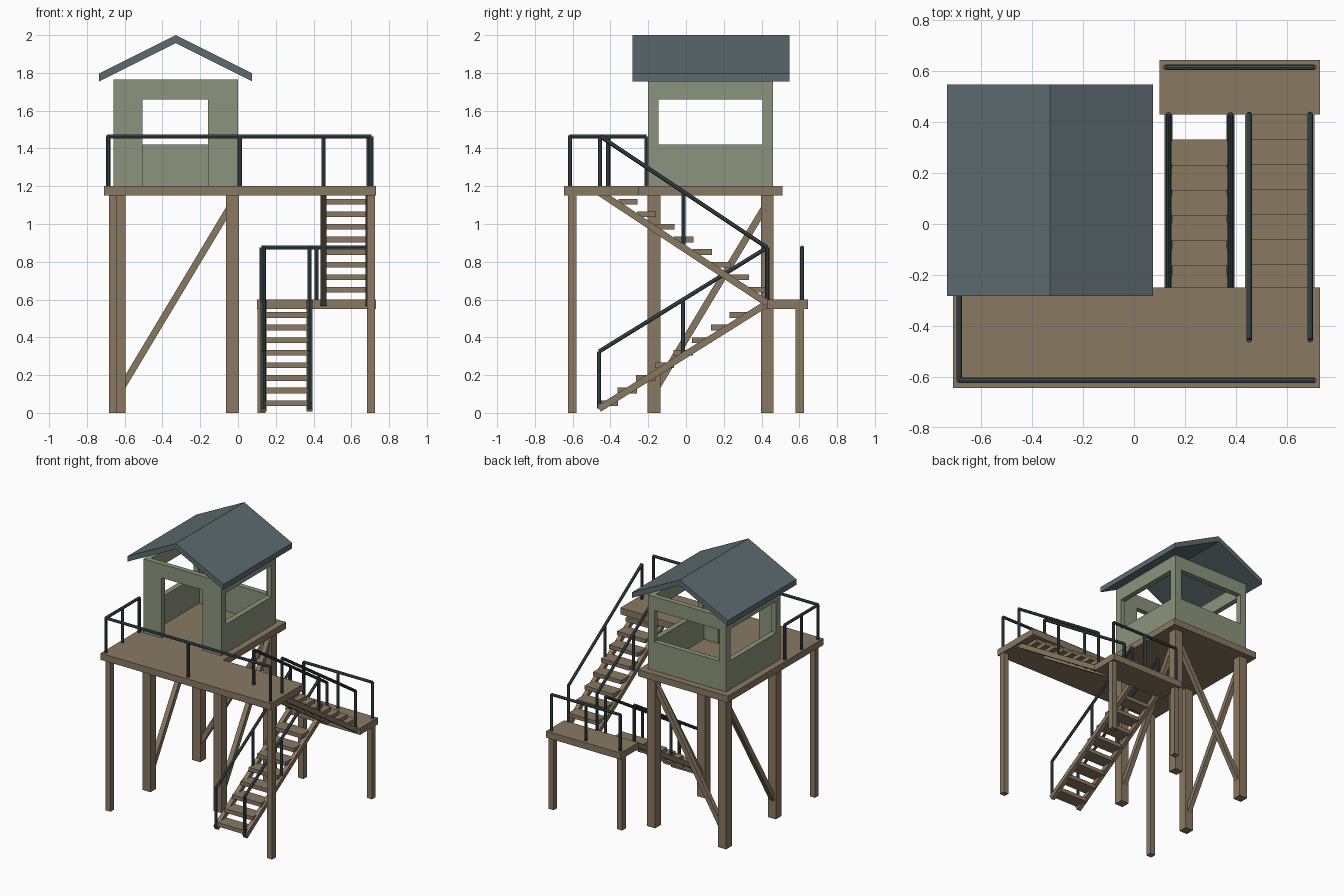
import bpy, bmesh
from mathutils import Vector, Matrix

if "Cube" in bpy.data.objects:
    bpy.data.objects.remove(bpy.data.objects["Cube"])


def material(name, rgb):
    m = bpy.data.materials.new(name)
    m.diffuse_color = (*rgb, 1)
    m.use_nodes = True
    m.node_tree.nodes["Principled BSDF"].inputs["Base Color"].default_value = m.diffuse_color
    return m


WOOD = material("wood", (0.25, 0.19, 0.12))
WALL = material("wall_paint", (0.26, 0.30, 0.205))
ROOF = material("roof_sheet", (0.107, 0.147, 0.162))
RAIL = material("rail_metal", (0.05, 0.078, 0.085))


def finish(name, bm, mat):
    bmesh.ops.recalc_face_normals(bm, faces=bm.faces)
    me = bpy.data.meshes.new(name)
    bm.to_mesh(me)
    bm.free()
    me.materials.append(mat)
    ob = bpy.data.objects.new(name, me)
    bpy.context.collection.objects.link(ob)
    return ob


def boxes(name, mat, *ranges):
    """Boxes given as (x0, x1, y0, y1, z0, z1), joined in one object."""
    bm = bmesh.new()
    for x0, x1, y0, y1, z0, z1 in ranges:
        mat4 = (Matrix.Translation(((x0 + x1) / 2, (y0 + y1) / 2, (z0 + z1) / 2))
                @ Matrix.Diagonal((x1 - x0, y1 - y0, z1 - z0, 1)))
        bmesh.ops.create_cube(bm, size=1, matrix=mat4)
    return finish(name, bm, mat)


def frame(a, b):
    """Matrix at the middle of a-b with z along it and x kept level."""
    a, b = Vector(a), Vector(b)
    d = (b - a).normalized()
    side = d.cross(Vector((0, 0, 1)))
    side = side.normalized() if side.length > 1e-4 else Vector((1, 0, 0))
    rot = Matrix((side, d.cross(side), d)).transposed().to_4x4()
    return Matrix.Translation((a + b) / 2) @ rot, (b - a).length


def beam(name, a, b, w, h):
    m, length = frame(a, b)
    bm = bmesh.new()
    bmesh.ops.create_cube(bm, size=1, matrix=m @ Matrix.Diagonal((w, h, length, 1)))
    return finish(name, bm, WOOD)


def tubes(name, *pairs, r=0.011):
    bm = bmesh.new()
    for a, b in pairs:
        m, length = frame(a, b)
        bmesh.ops.create_cone(bm, cap_ends=True, segments=8, radius1=r,
                              radius2=r, depth=length, matrix=m)
    return finish(name, bm, RAIL)


def railing(name, a, b, base_a, base_b):
    """Top rail from a to b with end and middle posts down to the base line."""
    a, b = Vector(a), Vector(b)
    pairs = [(a, b)]
    for t in (0, 0.5, 1):
        p = a.lerp(b, t)
        pairs.append(((p.x, p.y, base_a + (base_b - base_a) * t), p))
    return tubes(name, *pairs)


# decks
boxes("walkway_deck", WOOD, (-0.71, 0.73, -0.645, -0.25, 1.15, 1.2))
boxes("cabin_deck", WOOD, (-0.71, 0.05, -0.25, 0.51, 1.15, 1.2))
boxes("stair_landing", WOOD, (0.10, 0.73, 0.43, 0.645, 0.55, 0.6))


# posts
def post(name, x, y, w, top):
    boxes(name, WOOD, (x - w / 2, x + w / 2, y - w / 2, y + w / 2, 0, top))


for x in (-0.63, -0.03):
    for y in (-0.17, 0.43):
        post("cabin_post", x, y, 0.068, 1.15)
for x in (-0.662, 0.704):
    post("walkway_post", x, -0.602, 0.044, 1.15)
for x in (0.124, 0.704):
    post("landing_post", x, 0.602, 0.044, 0.55)

# diagonal braces on left, right and back
for x in (-0.63, -0.03):
    beam("side_brace", (x, -0.17, 0.11), (x, 0.43, 1.11), 0.036, 0.036)
beam("back_brace", (-0.63, 0.43, 0.11), (-0.03, 0.43, 1.11), 0.036, 0.036)

# cabin walls: door at front, wide windows elsewhere
T = 0.04
X0, X1, Y0, Y1 = -0.66, 0.0, -0.20, 0.46
Z0, SILL, HEAD, Z1 = 1.2, 1.42, 1.66, 1.765
boxes("front_wall", WALL,
      (X0, -0.505, Y0, Y0 + T, Z0, HEAD), (-0.16, X1, Y0, Y0 + T, Z0, HEAD),
      (X0, X1, Y0, Y0 + T, HEAD, Z1))
boxes("back_wall", WALL,
      (X0, X1, Y1 - T, Y1, Z0, SILL), (X0, X1, Y1 - T, Y1, HEAD, Z1),
      (X0, X0 + 0.055, Y1 - T, Y1, SILL, HEAD),
      (X1 - 0.055, X1, Y1 - T, Y1, SILL, HEAD))
for name, x in (("left_wall", X0), ("right_wall", X1 - T)):
    boxes(name, WALL,
          (x, x + T, Y0 + T, Y1 - T, Z0, SILL), (x, x + T, Y0 + T, Y1 - T, HEAD, Z1),
          (x, x + T, Y0 + T, Y0 + 0.055, SILL, HEAD),
          (x, x + T, Y1 - 0.055, Y1 - T, SILL, HEAD))

# gable roof: two sloping slabs as one chevron profile
bm = bmesh.new()
top = [(-0.735, 1.797), (-0.33, 2.0), (0.075, 1.797)]
rows = []
for y in (-0.283, 0.547):
    rows.append([(bm.verts.new((x, y, z)), bm.verts.new((x, y, z - 0.042))) for x, z in top])
f, b = rows
for i in (0, 1):
    for r in rows:
        bm.faces.new((r[i][0], r[i + 1][0], r[i + 1][1], r[i][1]))
    for k in (0, 1):
        bm.faces.new((f[i][k], f[i + 1][k], b[i + 1][k], b[i][k]))
for i in (0, 2):
    bm.faces.new((f[i][0], f[i][1], b[i][1], b[i][0]))
finish("roof", bm, ROOF)


# stair flights: stringers, open treads and rails on both sides
def flight(name, xa, xb, y0, y1, z0, s0, s1, rail0, rail1):
    step = (y1 - y0) / 9
    treads = []
    for k in range(1, 9):
        y, z = y0 + (k - 0.5) * step, z0 + k * 0.6 / 9
        treads.append((xa, xb, y - 0.051, y + 0.051, z - 0.03, z))
    boxes(name + "_treads", WOOD, *treads)
    for x in (xa, xb):
        beam(name + "_stringer", (x, y0, s0), (x, y1, s1), 0.032, 0.036)
        railing(name + "_railing", (x, y0, rail0), (x, y1, rail1), s0, s1)


flight("lower_stair", 0.136, 0.379, -0.46, 0.43, 0.0, 0.022, 0.58, 0.325, 0.875)
flight("upper_stair", 0.452, 0.692, 0.43, -0.455, 0.6, 0.58, 1.165, 0.875, 1.465)

# level railings
railing("front_railing", (-0.687, -0.614, 1.463), (0.706, -0.614, 1.463), 1.2, 1.2)
railing("left_railing", (-0.687, -0.614, 1.463), (-0.687, -0.21, 1.463), 1.2, 1.2)
railing("landing_railing", (0.125, 0.615, 0.875), (0.706, 0.615, 0.875), 0.6, 0.6)
